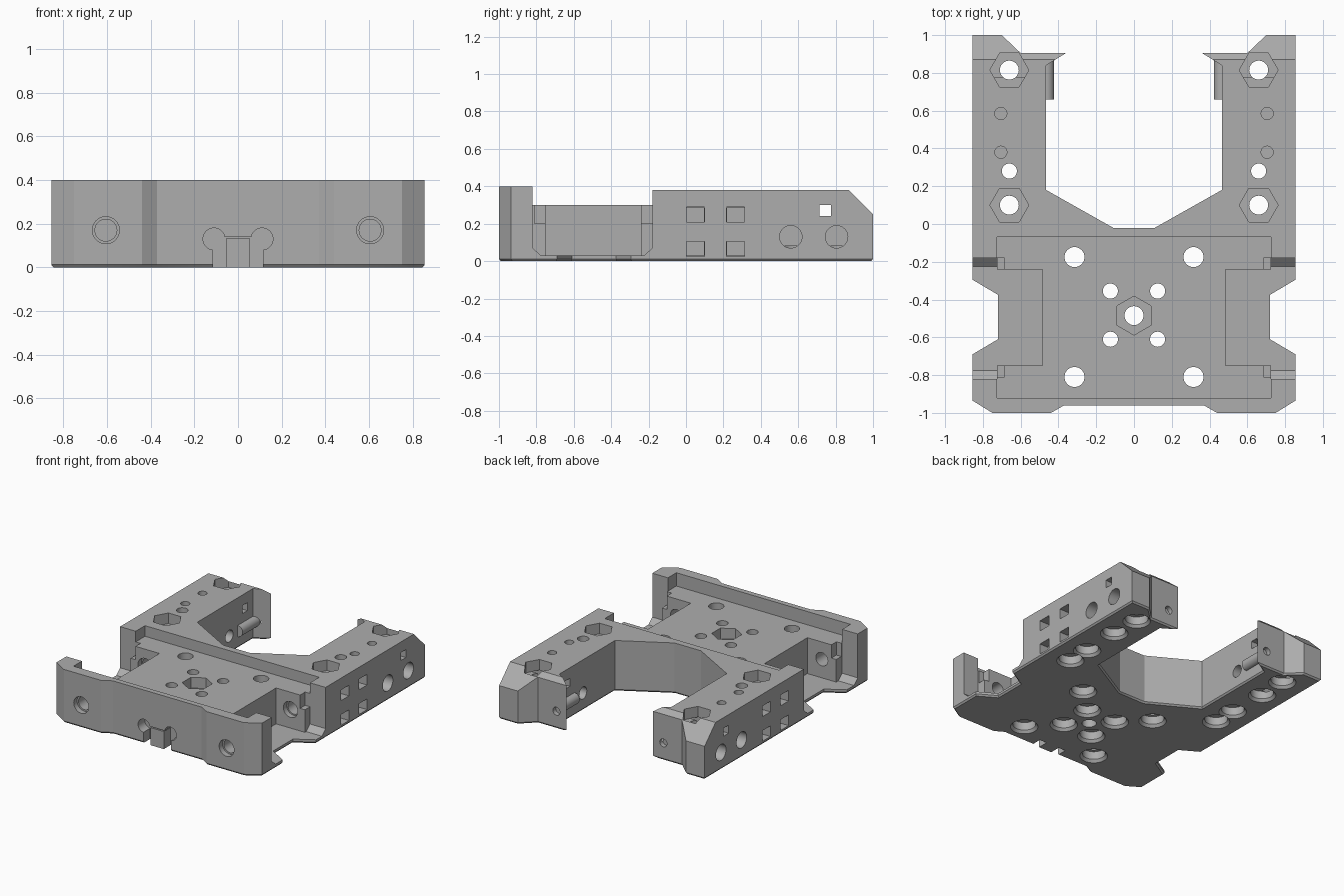
import bpy, bmesh, math
from mathutils import Vector

cube = bpy.data.objects.get("Cube")
if cube:
    bpy.data.objects.remove(cube, do_unlink=True)

grey = bpy.data.materials.new("plain_grey")
grey.use_nodes = True
grey.diffuse_color = (0.42, 0.42, 0.42, 1)
grey.node_tree.nodes["Principled BSDF"].inputs["Base Color"].default_value = grey.diffuse_color


def ring(u, v, r, n=32, turn=0.0):
    """Regular polygon as 2D points."""
    return [(u + r * math.cos(turn + math.tau * i / n),
             v + r * math.sin(turn + math.tau * i / n)) for i in range(n)]


def rect(u0, u1, v0, v1):
    return [(u0, v0), (u1, v0), (u1, v1), (u0, v1)]


def prism(name, points, axis, a, b, end=None):
    """Solid between a profile at a and the same (or another) profile at b."""
    place = {"x": lambda u, v, w: (w, u, v),
             "y": lambda u, v, w: (u, w, v),
             "z": lambda u, v, w: (u, v, w)}[axis]
    bm = bmesh.new()
    low = [bm.verts.new(place(u, v, a)) for u, v in points]
    high = [bm.verts.new(place(u, v, b)) for u, v in end or points]
    bm.faces.new(low[::-1])
    bm.faces.new(high)
    for i in range(len(low)):
        j = (i + 1) % len(low)
        bm.faces.new((low[i], low[j], high[j], high[i]))
    bmesh.ops.recalc_face_normals(bm, faces=bm.faces)
    mesh = bpy.data.meshes.new(name)
    bm.to_mesh(mesh)
    bm.free()
    mesh.materials.append(grey)
    obj = bpy.data.objects.new(name, mesh)
    bpy.context.scene.collection.objects.link(obj)
    return obj


# Main body: mirrored plan outline with a fine chamfer round the underside
half = [(0.37, -0.96), (0.44, -1), (0.75, -1), (0.855, -0.935), (0.855, -0.69),
        (0.72, -0.61), (0.72, -0.375), (0.855, -0.295), (0.855, 1), (0.7, 1),
        (0.6, 0.905), (0.36, 0.905), (0.465, 0.84), (0.465, 0.18), (0.11, -0.02)]
outline = half + [(-x, y) for x, y in reversed(half)]
body = prism("carriage_body", outline, "z", 0.012, 0.4)
bm = bmesh.new()
bm.from_mesh(body.data)
bottom = min(bm.faces, key=lambda f: f.calc_center_median().z)
bmesh.ops.inset_region(bm, faces=[bottom], thickness=0.01, use_even_offset=True)
for v in bottom.verts:
    v.co.z = 0
bmesh.ops.recalc_face_normals(bm, faces=bm.faces)
bm.to_mesh(body.data)
bm.free()


def cut(points, axis, a, b, end=None):
    tool = prism("cutter", points, axis, a, b, end)
    tool.hide_render = True
    mod = body.modifiers.new("cut", "BOOLEAN")
    mod.operation = "DIFFERENCE"
    mod.solver = "EXACT"
    mod.object = tool
    bpy.context.view_layer.objects.active = body
    bpy.ops.object.modifier_apply(modifier=mod.name)
    bpy.data.objects.remove(tool, do_unlink=True)


def cut_pair(points, axis, a, b, end=None):
    """Cut on both sides of the body."""
    cut(points, axis, a, b, end)
    if axis == "x":
        cut(points, axis, -a, -b)
    else:
        cut([(-u, v) for u, v in points], axis, a, b,
            end and [(-u, v) for u, v in end])


# Heights: rear arms, recessed platform, sloped arm ends
cut(rect(-1, 1, -0.82, 1.1), "z", 0.38, 0.5)
cut(rect(-0.725, 0.725, -0.92, -0.07), "z", 0.3, 0.5)
cut([(0.86, 0.39), (1.1, 0.15), (1.1, 0.5), (0.86, 0.5)], "x", -1, 1)

# Side bays with ramped floor, inner pockets and corner notches
cut_pair([(-0.82, 0.5), (-0.82, 0.07), (-0.775, 0.03), (-0.225, 0.03),
          (-0.18, 0.07), (-0.18, 0.5)], "x", 0.725, 1)
cut_pair(rect(0.485, 0.8, -0.75, -0.24), "z", 0.03, 0.5)
for y in (-0.81, -0.24):
    cut_pair(rect(0.685, 0.76, y, y + 0.06), "z", 0.2, 0.5)

# Lengthwise screw holes through the front wall and pocket walls
cut_pair(ring(0.605, 0.17, 0.05), "y", -1.1, 0)
cut_pair(ring(0.605, 0.17, 0.062), "y", -1.1, -0.96)
cut_pair(ring(0.605, 0.17, 0.06), "y", -0.3, -0.2)

# Vertical through holes with countersunk bores underneath
vertical = [(0.315, -0.175, 0.053), (0.315, -0.81, 0.053), (0.125, -0.355, 0.04),
            (0.125, -0.61, 0.04), (0.66, 0.815, 0.05), (0.66, 0.28, 0.04),
            (0.66, 0.1, 0.05)]
for x, y, r in vertical:
    cut_pair(ring(x, y, r), "z", -0.1, 0.5)
for x, y, r in vertical + [(0.67, 0.585, 0)]:
    cut_pair(ring(x, y, 0.1), "z", -0.005, 0.02, ring(x, y, 0.08))
    cut_pair(ring(x, y, 0.08), "z", 0.015, 0.08)
cut(ring(0, -0.485, 0.05), "z", -0.1, 0.5)

# Hexagonal nut pockets and small blind holes on top
cut(ring(0, -0.485, 0.103, 6, math.pi / 2), "z", 0.22, 0.5)
for y in (0.815, 0.1):
    cut_pair(ring(0.66, y, 0.103, 6), "z", 0.3, 0.5)
for y in (0.585, 0.38):
    cut_pair(ring(0.705, y, 0.032), "z", 0.2, 0.5)

# Looped strap slots, cross window and round bores in the arms
for y in (0.05, 0.265):
    for z in (0.065, 0.25):
        cut_pair(rect(y - 0.048, y + 0.048, z - 0.04, z + 0.04), "x", 0.77, 1)
    cut_pair(rect(y - 0.047, y + 0.047, 0.03, 0.285), "x", 0.75, 0.79)
cut(rect(0.715, 0.775, 0.24, 0.3), "x", -1, 1)
for y in (0.56, 0.805):
    cut_pair(ring(y, 0.13, 0.06), "x", 0.72, 1)
cut_pair(ring(0.56, 0.13, 0.045), "x", 0.3, 0.6)
cut_pair(ring(0.445, 0.13, 0.03), "y", 0.87, 1)

# Front latch opening: two round ends over a square slot
cut(rect(-0.115, 0.115, -0.1, 0.14), "y", -1.1, -0.88)
cut_pair(ring(0.11, 0.13, 0.05), "y", -1.1, -0.88)

latch = prism("latch_tab", rect(-0.055, 0.055, 0, 0.132), "y", -0.96, -0.87)
parts = [body, latch]

# Screw channels along the inner faces of the arms
for side, label in ((1, "left"), (-1, "right")):
    parts.append(prism(label + "_screw_channel", ring(side * 0.465, 0.13, 0.042),
                       "y", 0.66, 0.865))

bpy.ops.object.select_all(action="DESELECT")
for part in parts:
    part.select_set(True)
bpy.context.view_layer.objects.active = body
bpy.ops.object.shade_smooth_by_angle(angle=math.radians(25))
